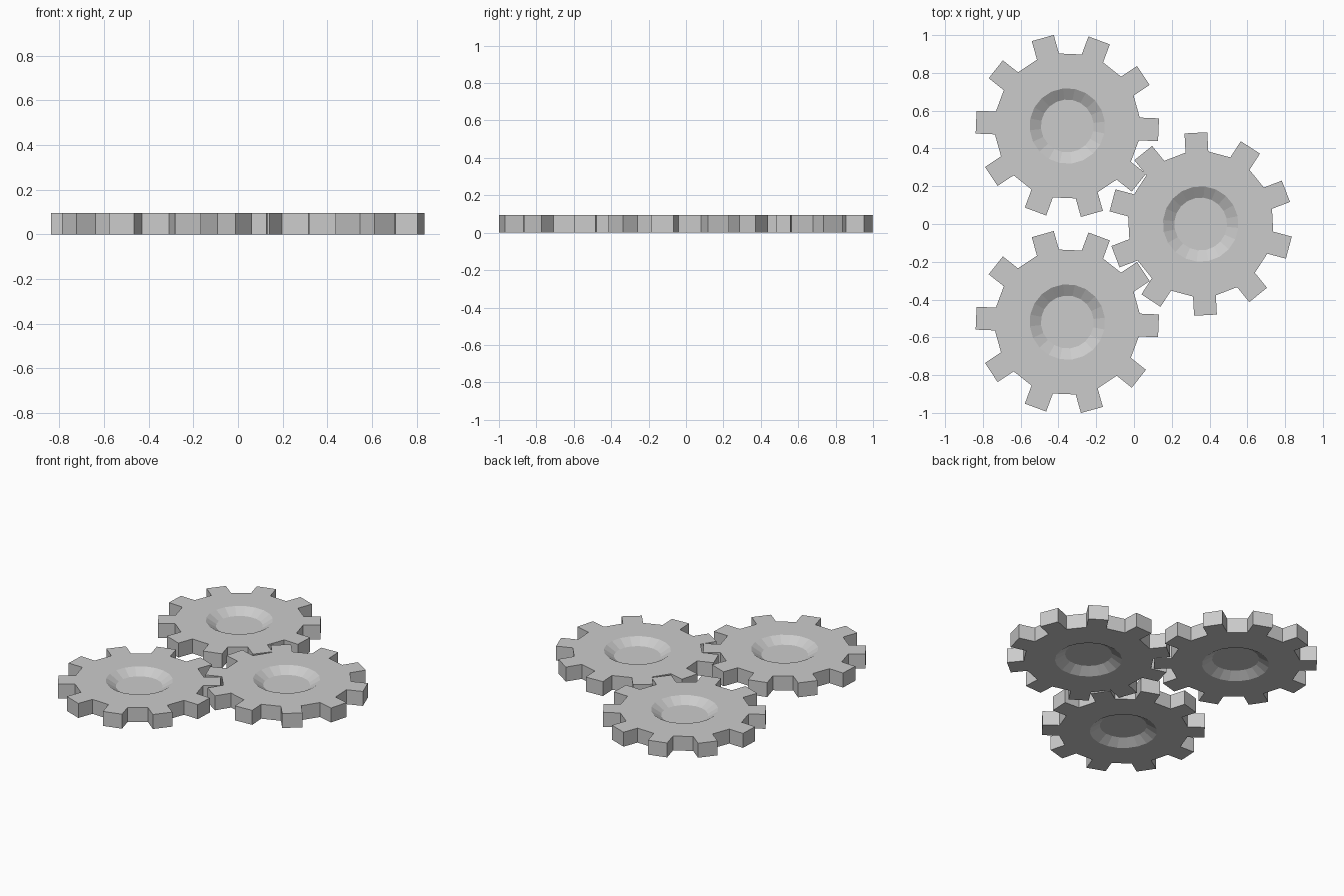
import bpy, bmesh
from math import radians, cos, pi
from mathutils import Matrix

if "Cube" in bpy.data.objects:
    bpy.data.objects.remove(bpy.data.objects["Cube"])

TEETH = 10
SIDES = TEETH * 2
THICK = 0.095
ROOT_R = 0.386      # radius at the base of the teeth
TOOTH_LEN = 0.102
DISH_R, FLOOR_R, DISH_DEPTH = 0.2, 0.14, 0.038


def make_gear(name, x, y, tooth_angle):
    bm = bmesh.new()
    # gear body: 20-sided disc with a side facing the first tooth direction
    bmesh.ops.create_cone(bm, cap_ends=True, segments=SIDES,
                          radius1=ROOT_R, radius2=ROOT_R, depth=THICK)
    first = next(f for f in bm.faces if abs(f.normal.z) < 0.5)
    start = first.calc_center_median().xy
    turn = Matrix.Rotation(-pi / 2 + start.angle_signed((0, 1)) * -1, 3, 'Z')
    bm.normal_update()
    caps = [f for f in bm.faces if len(f.verts) == SIDES]
    sides = [f for f in bm.faces if len(f.verts) == 4]

    # teeth: every second side pulled straight outwards
    base = first.normal.copy()
    step = 2 * pi / SIDES
    teeth = [f for f in sides
             if round(base.xy.angle_signed(f.normal.xy) / step) % 2 == 0]
    for f in bmesh.ops.extrude_discrete_faces(bm, faces=teeth)["faces"]:
        n = f.normal.copy()
        n.z = 0
        bmesh.ops.translate(bm, verts=f.verts[:], vec=n.normalized() * TOOTH_LEN)

    # sloped dish sunk into both faces
    apothem = cos(pi / SIDES)
    for cap in caps:
        up = 1 if cap.calc_center_median().z > 0 else -1
        bmesh.ops.inset_region(bm, faces=[cap], use_even_offset=True,
                               thickness=(ROOT_R - DISH_R) * apothem)
        bmesh.ops.inset_region(bm, faces=[cap], use_even_offset=True,
                               thickness=(DISH_R - FLOOR_R) * apothem)
        bmesh.ops.translate(bm, verts=cap.verts[:], vec=(0, 0, -up * DISH_DEPTH))

    # turn the first tooth to the wanted direction
    from_x = Matrix.Rotation(radians(tooth_angle), 3, 'Z')
    to_x = base.rotation_difference((1, 0, 0)).to_matrix()
    bmesh.ops.transform(bm, matrix=(from_x @ to_x).to_4x4(), verts=bm.verts)
    bmesh.ops.recalc_face_normals(bm, faces=bm.faces)

    mesh = bpy.data.meshes.new(name)
    bm.to_mesh(mesh)
    bm.free()
    obj = bpy.data.objects.new(name, mesh)
    obj.location = (x, y, THICK / 2)
    bpy.context.collection.objects.link(obj)


# three meshing gears
make_gear("gear_back_left", -0.353, 0.519, -2.4)
make_gear("gear_front_left", -0.353, -0.519, -2.4)
make_gear("gear_right", 0.353, 0.0, -15)
